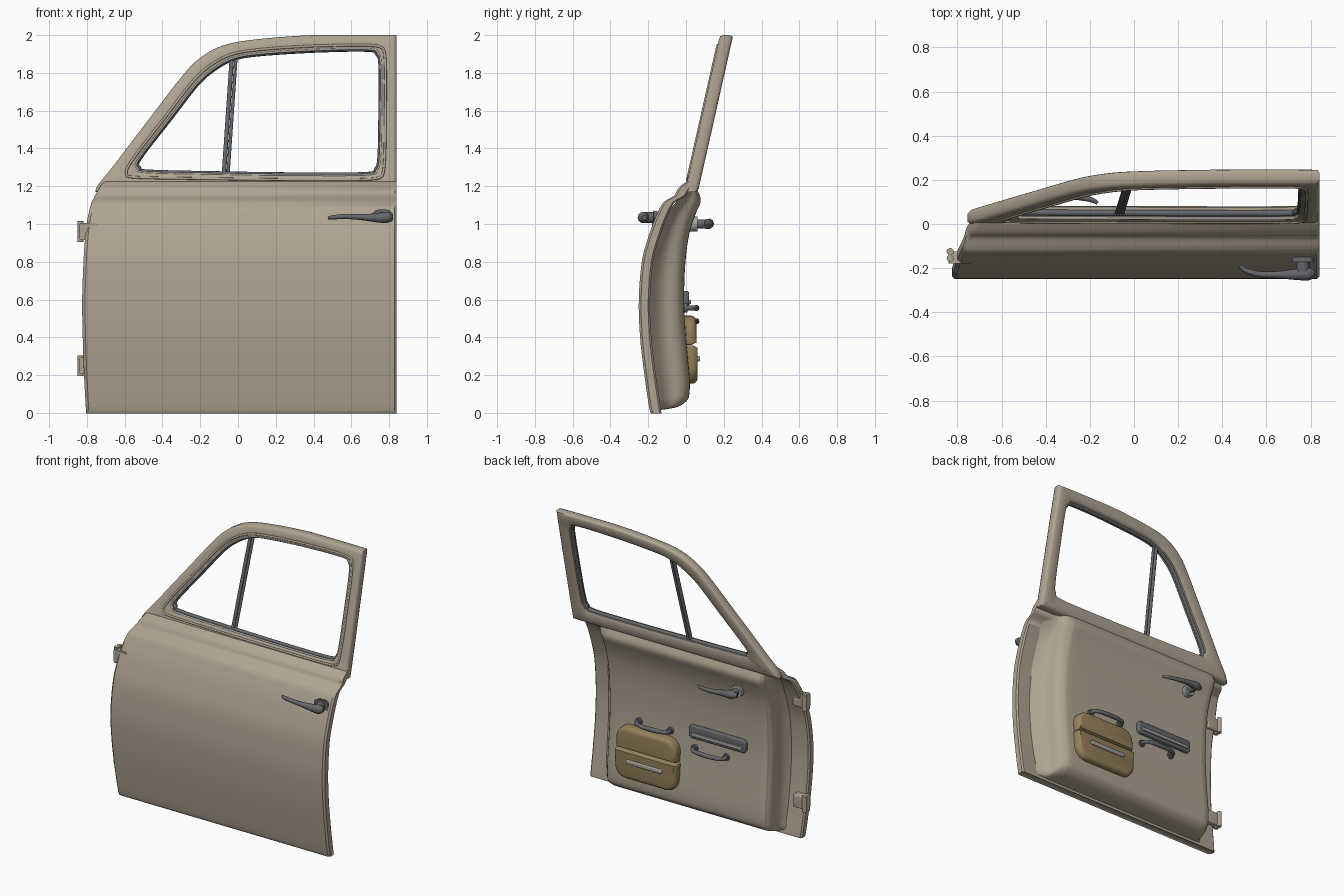
import bpy, bmesh, math

if "Cube" in bpy.data.objects:
    bpy.data.objects.remove(bpy.data.objects["Cube"])

def material(name, rgb):
    m = bpy.data.materials.new(name)
    m.diffuse_color = (*rgb, 1)
    m.use_nodes = True
    m.node_tree.nodes["Principled BSDF"].inputs["Base Color"].default_value = m.diffuse_color
    return m

BODY = material("beige paint", (0.43, 0.37, 0.285))
POCKET = material("tan leather", (0.30, 0.215, 0.10))
STEEL = material("dark steel", (0.13, 0.135, 0.145))
CHROME = material("pale metal", (0.38, 0.37, 0.35))

def spline(pts, n, closed=False):
    """Catmull-Rom samples through points of any dimension."""
    out, k = [], len(pts)
    for i in range(k if closed else k - 1):
        idx = [i - 1, i, i + 1, i + 2]
        a, b, c, d = [pts[j % k] if closed else pts[min(max(j, 0), k - 1)] for j in idx]
        for s in range(n):
            t = s / n
            out.append(tuple(0.5 * (2 * q + (r - p) * t + (2 * p - 5 * q + 4 * r - w) * t * t
                             + (3 * q - p - 3 * r + w) * t ** 3) for p, q, r, w in zip(a, b, c, d)))
    return out if closed else out + [tuple(pts[-1])]

def finish(ob, mat, angle=40):
    ob.data.materials.append(mat)
    bpy.context.collection.objects.link(ob)
    bpy.ops.object.select_all(action='DESELECT')
    ob.select_set(True)
    bpy.context.view_layer.objects.active = ob
    if ob.type == 'MESH':
        bpy.ops.object.shade_smooth_by_angle(angle=math.radians(angle))
    return ob

def loft(name, rows, mat, ring=True, loop=False, caps=True, angle=40):
    """Skin a list of equal-length point rows."""
    bm = bmesh.new()
    vs = [[bm.verts.new(p) for p in r] for r in rows]
    m, n = len(rows), len(rows[0])
    for i in range(m if loop else m - 1):
        for j in range(n if ring else n - 1):
            bm.faces.new((vs[i][j], vs[i][(j + 1) % n], vs[(i + 1) % m][(j + 1) % n], vs[(i + 1) % m][j]))
    if caps:
        bm.faces.new(vs[0])
        bm.faces.new(vs[-1])
    bmesh.ops.recalc_face_normals(bm, faces=bm.faces)
    me = bpy.data.meshes.new(name)
    bm.to_mesh(me)
    bm.free()
    return finish(bpy.data.objects.new(name, me), mat, angle)

def tube(name, pts, radius, mat, radii=None, closed=False):
    cu = bpy.data.curves.new(name, 'CURVE')
    cu.dimensions = '3D'
    cu.bevel_depth = radius
    cu.bevel_resolution = 3
    cu.use_fill_caps = True
    sp = cu.splines.new('POLY')
    sp.points.add(len(pts) - 1)
    for i, p in enumerate(pts):
        sp.points[i].co = (*p, 1)
        sp.points[i].radius = radii[i] if radii else 1
    sp.use_cyclic_u = closed
    sp.use_smooth = True
    return finish(bpy.data.objects.new(name, cu), mat)

def taper_tube(name, pts4, mat, n=6):
    """Smooth tube whose fourth coordinate is the radius."""
    s = spline(pts4, n)
    return tube(name, [p[:3] for p in s], 1, mat, [max(p[3], 0.002) for p in s])

def slab(name, x0, x1, z0, z1, y0, y1, r_low, r_top, mat, bev=0.012):
    """Rounded rectangle in x-z, from y0 to y1, with softened edges."""
    def outline(y, inset):
        pts = []
        for cx, cz, r, a0 in ((x1, z1, r_top, 0), (x0, z1, r_top, 90), (x0, z0, r_low, 180), (x1, z0, r_low, 270)):
            sx, sz = (1 if cx == x1 else -1), (1 if cz == z1 else -1)
            for k in range(7):
                a = math.radians(a0 + 15 * k)
                rr = max(r - inset, 0.001)
                pts.append((cx - sx * r + rr * math.cos(a), y, cz - sz * r + rr * math.sin(a)))
        return pts
    rows = [outline(y0, 0)]
    for k in range(5):
        a = math.radians(22.5 * k)
        rows.append(outline(y1 - bev + bev * math.sin(a), bev * (1 - math.cos(a))))
    return loft(name, rows, mat)

# Outer door skin: (z, outer y, thickness, left edge x)
skin = [(0, -.175, .04, -.803), (.015, -.192, .06, -.805), (.2, -.22, .06, -.815), (.4, -.243, .06, -.822),
        (.6, -.25, .06, -.825), (.8, -.234, .06, -.818), (.92, -.203, .06, -.81), (1.02, -.168, .06, -.798),
        (1.1, -.13, .06, -.78), (1.125, -.105, .06, -.77), (1.15, -.063, .06, -.757),
        (1.19, -.04, .065, -.735), (1.225, .002, .05, -.712)]
rows = []
for z, y, t, xl in spline(skin, 5):
    rows.append([(xl + .015, y, z), (.828, y, z), (.84, y + .012, z), (.84, y + t - .01, z), (.83, y + t, z),
                 (xl + .01, y + t, z), (xl, y + t - .01, z), (xl, y + .015, z)])
loft("door_skin", rows, BODY)

# Raised inner panel: (z, base y, face y) and its cross-section (x, height fraction)
inner = [(.015, -.14, -.138), (.03, -.145, -.05), (.06, -.15, .0), (.1, -.16, .018), (.2, -.17, .018),
         (.4, -.19, .0), (.6, -.195, -.01), (.8, -.18, -.003), (.95, -.14, .018), (1.05, -.1, .05),
         (1.12, -.05, .078), (1.17, .0, .065), (1.21, .03, .045)]
section = spline([(-.69, 0), (-.655, .3), (-.645, .75), (-.625, .94), (-.58, 1), (-.2, 1), (.2, 1), (.52, 1),
                  (.585, .95), (.63, .75), (.66, .35), (.74, 0)], 3)
rows = [[(x, b + (y - b) * min(f, 1), z) for x, f in section] for z, b, y in spline(inner, 4)]
loft("inner_panel", rows, BODY, ring=False, caps=False, angle=60)

# Window frame: (outer x, outer z, opening x, opening z) around the loop
def front_y(z):
    return (z - 1.2) * .225

pairs = [(-.755, 1.17, -.525, 1.295), (-.6, 1.17, -.48, 1.275), (-.06, 1.17, -.06, 1.265), (.3, 1.17, .3, 1.26),
         (.68, 1.17, .68, 1.262), (.84, 1.17, .735, 1.29), (.84, 1.36, .752, 1.36), (.84, 1.6, .757, 1.6),
         (.84, 1.84, .757, 1.84), (.84, 2, .74, 1.9), (.69, 2, .69, 1.925), (.4, 2, .4, 1.92),
         (.1, 1.978, .1, 1.9), (-.08, 1.945, -.03, 1.875), (-.2, 1.88, -.13, 1.82), (-.29, 1.79, -.22, 1.74),
         (-.46, 1.57, -.36, 1.56), (-.65, 1.32, -.525, 1.345)]
loop = [(min(a, .84), min(max(b, 1.17), 2), c, d) for a, b, c, d in spline(pairs, 5, True)]
profile = [(0, .25), (0, .75), (.07, .93), (.2, 1), (.85, 1), (1, .88), (1, .12), (.85, 0), (.2, 0), (.07, .07)]

def on_frame(p, t, depth):
    x, z = p[0] + (p[2] - p[0]) * t, p[1] + (p[3] - p[1]) * t
    return (x, front_y(z) + depth, z)

loft("window_frame", [[on_frame(p, t, f * .07) for t, f in profile] for p in loop],
     BODY, loop=True, caps=False, angle=50)

# Seals and beads around the opening
tube("window_seal", [on_frame(p, 1, .035) for p in loop], .014, STEEL, closed=True)
tube("window_inner_trim", [on_frame(p, .98, .012) for p in loop], .007, CHROME, closed=True)
tube("window_bead", [on_frame(p, .72, .0) for p in loop], .007, BODY, closed=True)

# Vent window divider: two parallel bars
for i, (dx, r) in enumerate(((-.01, .012), (.012, .009))):
    tube(f"vent_divider_{i}", [(-.065 + dx, front_y(1.26) + .035, 1.26), (-.022 + dx, front_y(1.89) + .035, 1.89)],
         r, STEEL)

# Outside handle: tapered lever, boss and stem
taper_tube("outside_handle_lever", [(.48, -.19, 1.032, .008), (.51, -.212, 1.036, .012), (.57, -.228, 1.04, .014),
           (.66, -.23, 1.036, .017), (.74, -.228, 1.033, .026), (.79, -.225, 1.035, .03), (.818, -.22, 1.035, .014)], STEEL)
tube("outside_handle_stem", [(.765, -.15, 1.035), (.765, -.22, 1.035)], .03, STEEL)
slab("outside_handle_base", .715, .815, 1.0, 1.07, -.15, -.172, .03, .03, STEEL, -.006)

# Inside release lever
taper_tube("inside_lever", [(-.165, .095, .985, .008), (-.2, .112, .985, .012), (-.28, .125, .99, .015),
           (-.37, .125, 1.0, .02), (-.43, .12, 1.002, .027), (-.475, .11, 1.002, .014)], STEEL)
tube("inside_lever_stem", [(-.43, .02, 1.0), (-.43, .115, 1.0)], .025, STEEL)
tube("inside_lever_collar", [(-.43, .02, 1.0), (-.43, .06, 1.0)], .042, CHROME)

# Pocket with flap, pull bar and rivets
slab("pocket_body", .04, .52, .155, .357, -.03, .062, .085, .012, POCKET, .03)
slab("pocket_flap", .045, .515, .36, .515, -.03, .055, .012, .085, POCKET, .03)
slab("pocket_bar", .14, .42, .272, .3, .05, .075, .012, .012, CHROME, .006)

# Long plate with raised strip
slab("trim_plate", -.47, -.03, .555, .645, -.03, .016, .025, .025, STEEL, .01)
slab("trim_plate_strip", -.445, -.055, .575, .598, .0, .026, .01, .01, CHROME, .005)

# Bow-shaped grab handles
for name, cx, cz in (("pocket_grab_handle", .245, .555), ("plate_grab_handle", -.19, .485)):
    taper_tube(name, [(cx - .125, -.01, cz, .014), (cx - .12, .03, cz, .013), (cx - .08, .05, cz, .014),
               (cx, .055, cz, .016), (cx + .08, .05, cz, .014), (cx + .12, .03, cz, .013), (cx + .125, -.01, cz, .014)], STEEL)
    for s in (-1, 1):
        tube(name + "_foot", [(cx + s * .122, -.02, cz), (cx + s * .122, .008, cz)], .024, STEEL)

# Hinges: leaf plus two knuckles
for i, zc in enumerate((.25, .96)):
    slab(f"hinge_leaf_{i}", -.84, -.74, zc - .045, zc + .045, -.18, -.125, .012, .012, BODY, .008)
    for k, y in enumerate((-.125, -.155)):
        tube(f"hinge_knuckle_{i}_{k}", [(-.833, y, zc - .055), (-.833, y, zc + .055)], .016, BODY)
